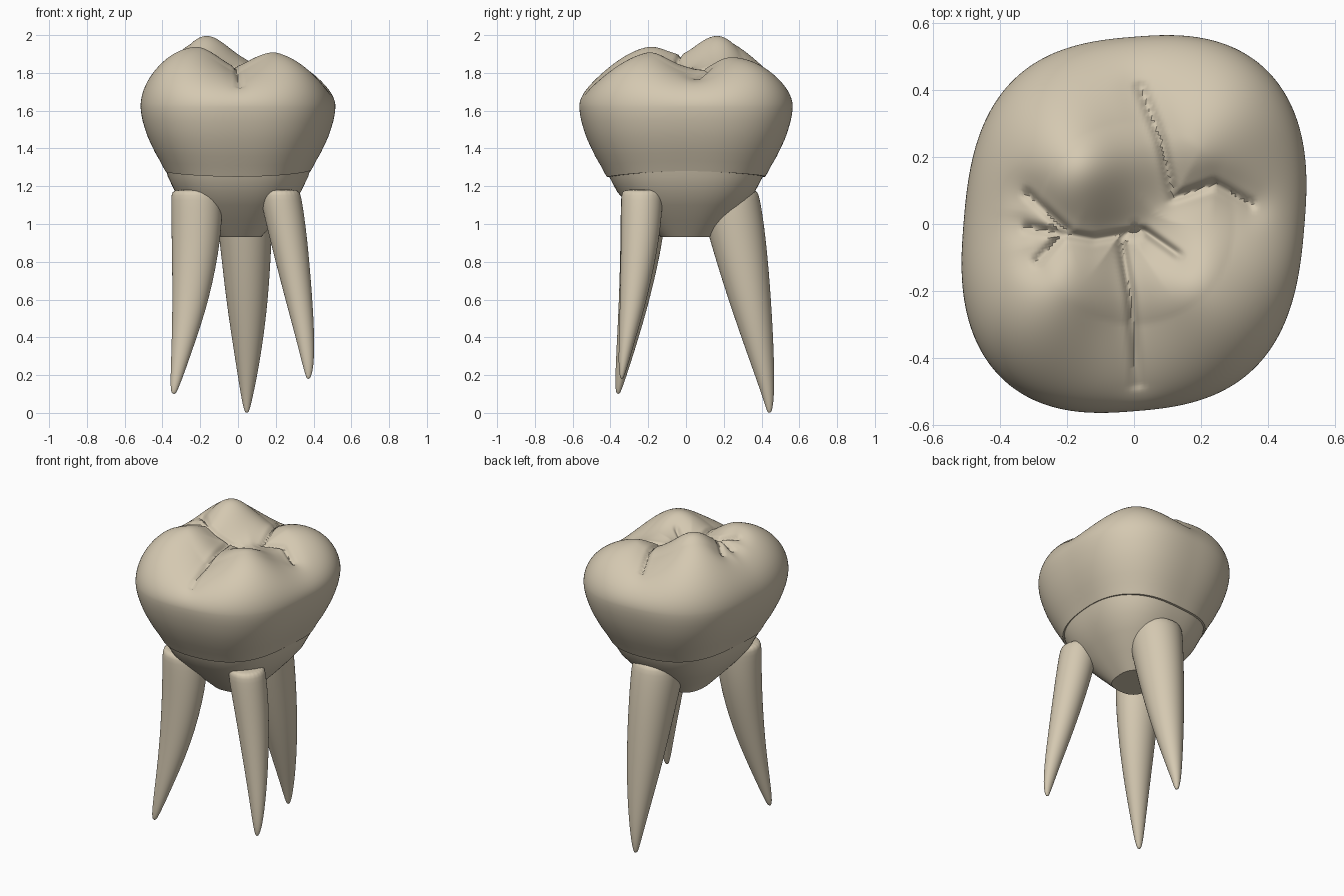
import bpy, bmesh, math
from mathutils import Vector

if "Cube" in bpy.data.objects:
    bpy.data.objects.remove(bpy.data.objects["Cube"])

enamel = bpy.data.materials.new("warm ivory")
enamel.diffuse_color = (0.66, 0.58, 0.44, 1)
enamel.use_nodes = True
enamel.node_tree.nodes["Principled BSDF"].inputs["Base Color"].default_value = enamel.diffuse_color


def make_object(name, rings, angle=40):
    """Loft a list of closed rings and cap both ends."""
    bm = bmesh.new()
    loops = [[bm.verts.new(p) for p in ring] for ring in rings]
    n = len(loops[0])
    for lo, hi in zip(loops, loops[1:]):
        for i in range(n):
            j = (i + 1) % n
            bm.faces.new((lo[i], lo[j], hi[j], hi[i]))
    bm.faces.new(loops[0])
    bm.faces.new(loops[-1])
    bmesh.ops.recalc_face_normals(bm, faces=bm.faces)
    me = bpy.data.meshes.new(name)
    bm.to_mesh(me)
    bm.free()
    me.materials.append(enamel)
    ob = bpy.data.objects.new(name, me)
    bpy.context.collection.objects.link(ob)
    bpy.ops.object.select_all(action='DESELECT')
    ob.select_set(True)
    bpy.context.view_layer.objects.active = ob
    bpy.ops.object.shade_smooth_by_angle(angle=math.radians(angle))
    return ob


def outline(th, a=0.51, b=0.56, n=2.65, skew=0.04):
    """Skewed rounded-square outline seen from the top."""
    c, s = math.cos(th), math.sin(th)
    r = (abs(c / a) ** n + abs(s / b) ** n) ** (-1 / n)
    r *= 1 + skew * math.sin(2 * th)
    return Vector((r * c, r * s))


# chewing surface: cusps (x, y, height) and groove polylines
CUSPS = [(-0.17, 0.18, 0.235), (-0.24, -0.21, 0.18),
         (0.20, -0.20, 0.16), (0.22, 0.27, 0.135), (-0.38, 0.0, 0.04)]
GROOVES = [[(-0.32, -0.01), (-0.12, -0.045), (0.03, -0.02), (0.13, -0.09)],
           [(-0.04, -0.04), (-0.01, -0.22), (0.01, -0.48)],
           [(-0.32, 0.09), (-0.20, -0.02), (-0.29, -0.11)],
           [(0.02, 0.41), (0.08, 0.25), (0.12, 0.08), (0.24, 0.12), (0.35, 0.06)]]
SEGS = [(Vector(p), Vector(q)) for g in GROOVES for p, q in zip(g, g[1:])]


def seg_dist(p, a, b):
    d = b - a
    t = max(0, min(1, (p - a).dot(d) / d.length_squared))
    return (p - a - d * t).length


def height(p):
    r = p.length
    q = p * ((0.3 + (r - 0.3) * 0.4) / r) if r > 0.3 else p
    h = 1.755
    for x, y, a in CUSPS:
        h += a * math.exp(-((q.x - x) ** 2 + (q.y - y) ** 2) / 0.039)
    d = min(seg_dist(p, a, b) for a, b in SEGS)
    return h - 0.022 * math.exp(-(d / 0.013) ** 2) - 0.018 * math.exp(-(d / 0.06) ** 2)


# crown: bulging wall, then domed chewing surface
N = 192
angles = [2 * math.pi * i / N for i in range(N)]
rings = []
wall = [(0.69, 0.0), (0.745, 0.0), (0.80, 0.16), (0.85, 0.29), (0.885, 0.40), (0.925, 0.53),
        (0.955, 0.66), (0.98, 0.79), (0.995, 0.91), (1.0, 1.0)]
for s, k in wall:
    ring = []
    for th in angles:
        z0 = 1.265 + 0.015 * math.cos(2 * th)
        p = outline(th) * s
        ring.append((p.x, p.y, z0 + (1.62 - z0) * k))
    rings.append(ring)
STEPS = 60
for i in range(1, STEPS):
    u = i / STEPS
    t = 1 - u ** 1.4
    if u < 0.12:
        t = 1 - 0.12 ** 1.4 * (u / 0.12) ** 2
    f = math.sqrt(1 - t ** 4)
    ring = []
    for th in angles:
        p = outline(th) * t
        ring.append((p.x, p.y, 1.62 + (height(p) - 1.62) * f))
    rings.append(ring)
make_object("crown", rings, 50)

# root trunk: bowl tapering down to a flat bottom
trunk = [(1.32, 0.76), (1.25, 0.72), (1.17, 0.645), (1.10, 0.54), (1.02, 0.40), (0.93, 0.235)]
rings = []
for z, s in trunk:
    ps = [outline(2 * math.pi * i / 64) * s for i in range(64)]
    rings.append([(p.x, p.y, z) for p in ps])
make_object("root_trunk", rings)

# roots: elliptical sections (z, x min, x max, y min, y max)
ROOTS = {
    "front_left_root": [
        (1.185, -0.345, -0.10, -0.335, -0.11), (1.16, -0.357, -0.08, -0.347, -0.10),
        (0.93, -0.352, -0.085, -0.347, -0.115), (0.60, -0.347, -0.15, -0.355, -0.19),
        (0.35, -0.352, -0.235, -0.368, -0.265), (0.18, -0.358, -0.295, -0.375, -0.32),
        (0.12, -0.356, -0.32, -0.373, -0.342), (0.10, -0.349, -0.331, -0.366, -0.352)],
    "front_right_root": [
        (1.185, 0.13, 0.32, -0.335, -0.13), (1.16, 0.11, 0.335, -0.345, -0.12),
        (0.93, 0.165, 0.368, -0.345, -0.135), (0.60, 0.25, 0.395, -0.35, -0.205),
        (0.40, 0.305, 0.405, -0.355, -0.265), (0.26, 0.34, 0.402, -0.358, -0.305),
        (0.20, 0.357, 0.39, -0.352, -0.325), (0.18, 0.365, 0.379, -0.346, -0.334)],
    "back_root": [
        (1.19, -0.12, 0.17, 0.08, 0.37), (1.16, -0.13, 0.19, 0.06, 0.39),
        (0.93, -0.10, 0.18, 0.12, 0.425), (0.60, -0.065, 0.162, 0.222, 0.452),
        (0.30, -0.018, 0.122, 0.328, 0.467), (0.10, 0.014, 0.082, 0.40, 0.468),
        (0.02, 0.03, 0.063, 0.425, 0.458), (0.0, 0.04, 0.054, 0.434, 0.449)],
}
for name, sections in ROOTS.items():
    rings = []
    for z, x0, x1, y0, y1 in sections:
        rings.append([((x0 + x1) / 2 + (x1 - x0) / 2 * math.cos(2 * math.pi * i / 24),
                       (y0 + y1) / 2 + (y1 - y0) / 2 * math.sin(2 * math.pi * i / 24), z)
                      for i in range(24)])
    root = make_object(name, rings, 80)
    sub = root.modifiers.new("smooth", 'SUBSURF')
    sub.levels = sub.render_levels = 2
